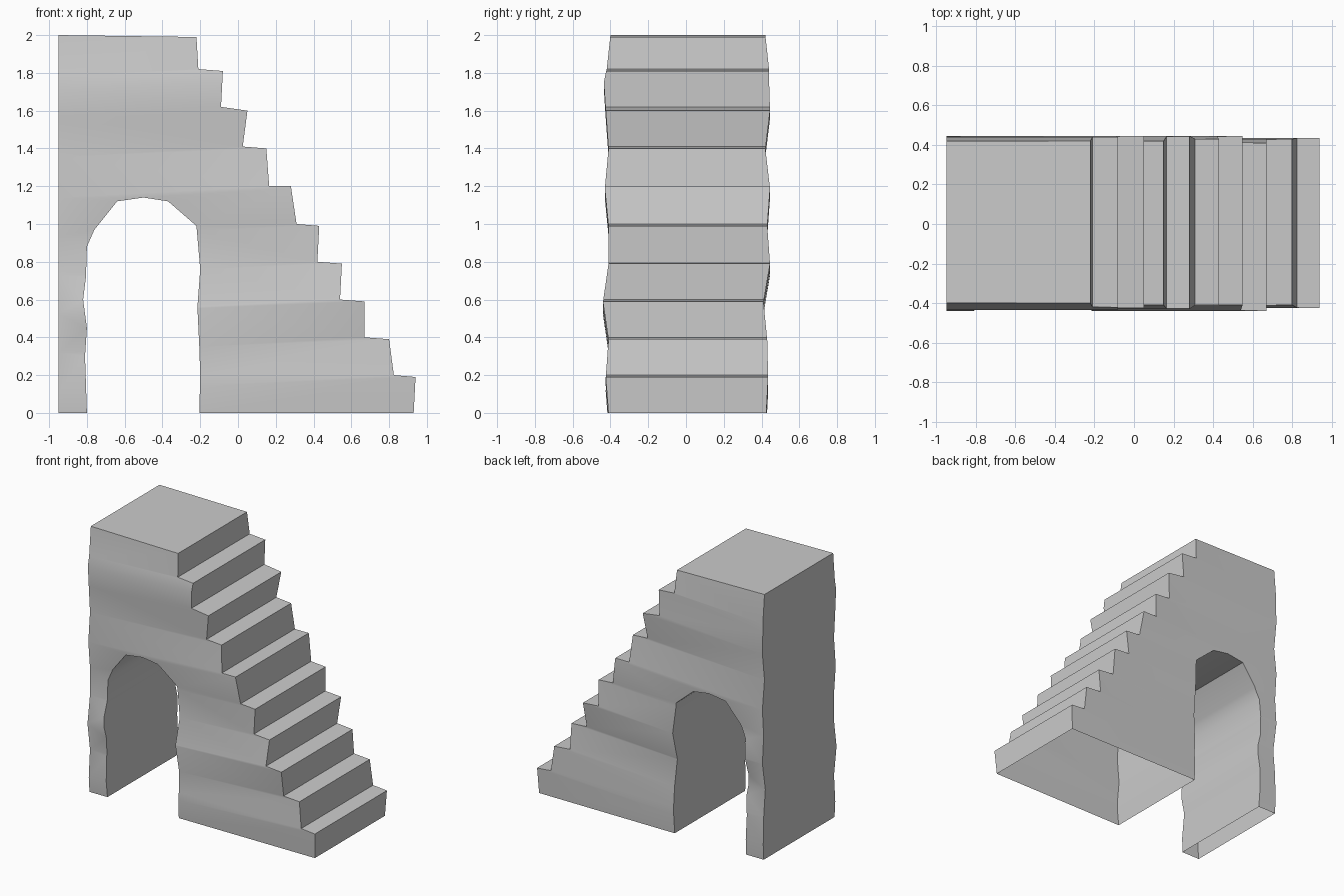
import bpy, bmesh
from mathutils import Vector

if "Cube" in bpy.data.objects:
    bpy.data.objects.remove(bpy.data.objects["Cube"])

# Side-on outline: tall left wall, wobbly steps, arch opening
steps = [(-0.95, 0), (-0.95, 2), (-0.22, 1.99), (-0.21, 1.82), (-0.08, 1.81), (-0.09, 1.62),
         (0.05, 1.6), (0.025, 1.41), (0.15, 1.4), (0.165, 1.2), (0.28, 1.2), (0.31, 1.0),
         (0.43, 0.99), (0.42, 0.8), (0.55, 0.79), (0.54, 0.6), (0.67, 0.59), (0.67, 0.4),
         (0.8, 0.39), (0.825, 0.2), (0.94, 0.19), (0.93, 0)]
arch = [(-0.205, 0), (-0.2, 0.2), (-0.205, 0.35), (-0.215, 0.56), (-0.2, 0.76), (-0.22, 0.99),
        (-0.37, 1.12), (-0.5, 1.14), (-0.64, 1.12), (-0.76, 0.97), (-0.8, 0.88),
        (-0.805, 0.72), (-0.82, 0.6), (-0.8, 0.45), (-0.81, 0.3), (-0.8, 0)]

# Uneven wall courses: height, front y, back y
courses = [(0, -0.41, 0.425), (0.19, -0.425, 0.435), (0.39, -0.41, 0.43), (0.59, -0.44, 0.41),
           (0.79, -0.41, 0.445), (0.99, -0.41, 0.43), (1.19, -0.43, 0.445), (1.4, -0.41, 0.42),
           (1.6, -0.425, 0.445), (1.75, -0.435, 0.44), (1.82, -0.42, 0.44), (2.0, -0.40, 0.42)]
SLOPE = 0.04


def course_height(x, z):
    return z + SLOPE * (1.05 - 0.64 * z - x)


def wall_y(x, z, side):
    t = min(max(course_height(x, z), 0), 2)
    for a, b in zip(courses, courses[1:]):
        if t <= b[0]:
            f = (t - a[0]) / (b[0] - a[0])
            return a[side] + f * (b[side] - a[side])
    return courses[-1][side]


# Extrude the outline
bm = bmesh.new()
front = bm.faces.new([bm.verts.new((x, -0.42, z)) for x, z in steps + arch])
ext = bmesh.ops.extrude_face_region(bm, geom=[front], use_keep_orig=True)
moved = [g for g in ext['geom'] if isinstance(g, bmesh.types.BMVert)]
bmesh.ops.translate(bm, verts=moved, vec=(0, 0.84, 0))

# Cut into slightly tilted courses, then push the walls in and out
for z, _, _ in courses[1:-1]:
    bmesh.ops.bisect_plane(bm, geom=bm.verts[:] + bm.edges[:] + bm.faces[:], dist=0.002,
                           plane_co=Vector((1.05 - 0.64 * z, 0, z)),
                           plane_no=Vector((-SLOPE, 0, 1 - 0.64 * SLOPE)).normalized())
for v in bm.verts:
    v.co.y = wall_y(v.co.x, v.co.z, 1 if v.co.y < 0 else 2)
bmesh.ops.recalc_face_normals(bm, faces=bm.faces[:])

# Underside is open
under = [f for f in bm.faces if all(v.co.z < 0.001 for v in f.verts)]
bmesh.ops.delete(bm, geom=under, context='FACES')
bmesh.ops.triangulate(bm, faces=[f for f in bm.faces if len(f.verts) > 4])

mesh = bpy.data.meshes.new("arched_staircase")
bm.to_mesh(mesh)
bm.free()
stairs = bpy.data.objects.new("arched_staircase", mesh)
bpy.context.collection.objects.link(stairs)
bpy.context.view_layer.objects.active = stairs
stairs.select_set(True)
bpy.ops.object.shade_smooth_by_angle(angle=0.5)
